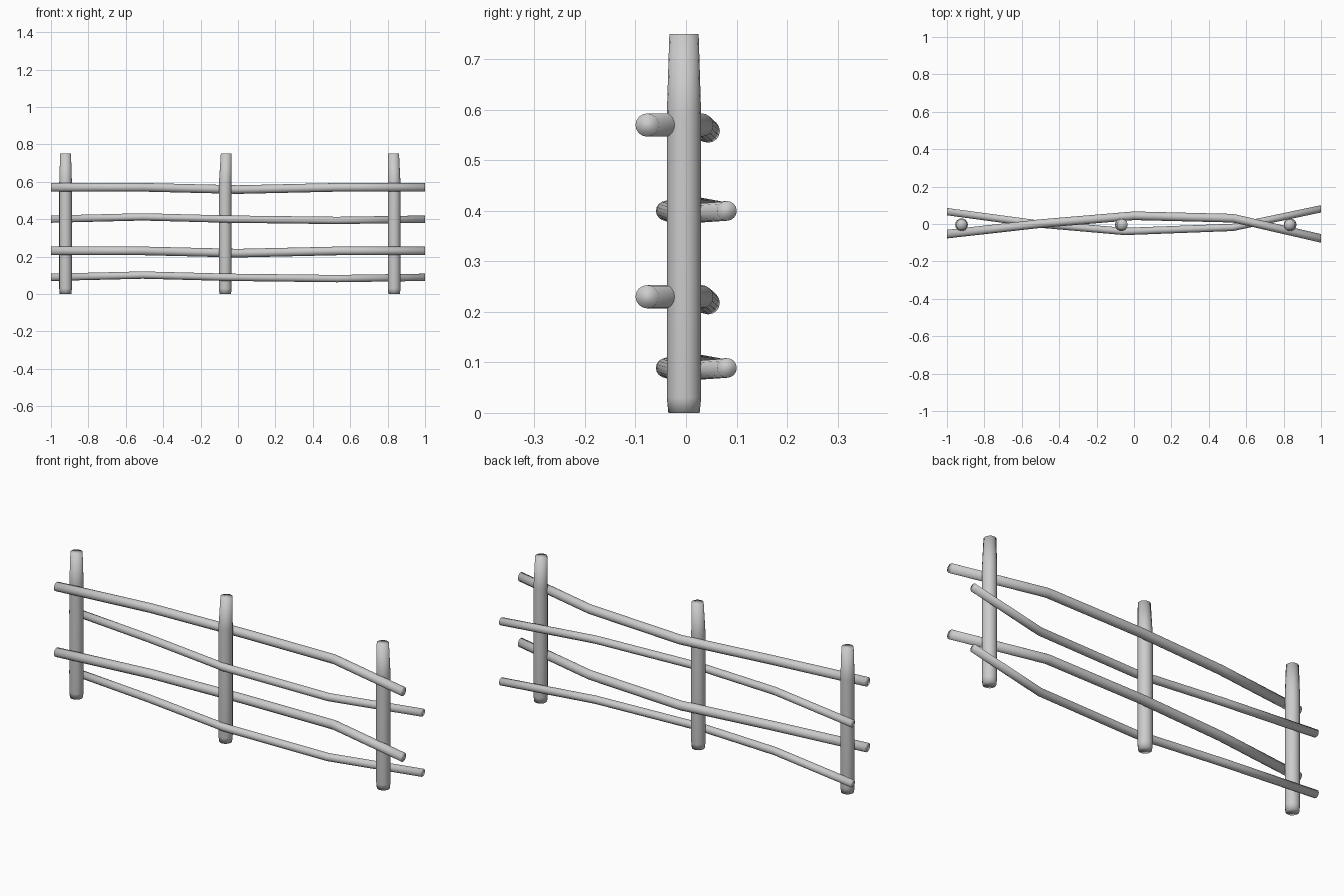
import bpy, bmesh, math
from mathutils import Vector

if "Cube" in bpy.data.objects:
    bpy.data.objects.remove(bpy.data.objects["Cube"])

SIDES = 16


def tube(name, rings, axis):
    """Loft circles (centre, radius) lying square to the given axis."""
    bm = bmesh.new()
    loops = []
    for centre, r in rings:
        loop = []
        for i in range(SIDES):
            a = 2 * math.pi * i / SIDES
            c, s = r * math.cos(a), r * math.sin(a)
            off = Vector((c, s, 0)) if axis == 'Z' else Vector((0, c, s))
            loop.append(bm.verts.new(Vector(centre) + off))
        loops.append(loop)
    for a, b in zip(loops, loops[1:]):
        for i in range(SIDES):
            j = (i + 1) % SIDES
            bm.faces.new((a[i], a[j], b[j], b[i]))
    bm.faces.new(loops[0][::-1])
    bm.faces.new(loops[-1])
    bmesh.ops.recalc_face_normals(bm, faces=bm.faces)
    for f in bm.faces:
        f.smooth = True
    me = bpy.data.meshes.new(name)
    bm.to_mesh(me)
    bm.free()
    ob = bpy.data.objects.new(name, me)
    bpy.context.collection.objects.link(ob)


# Upright posts, narrowing towards the top, each leaning a touch
for name, x, lean in (("left_post", -0.922, 0.0),
                      ("middle_post", -0.068, 0.005),
                      ("right_post", 0.835, -0.003)):
    y = -0.004
    tube(name, [((x, y, 0), 0.031),
                ((x, y, 0.03), 0.034),
                ((x, y, 0.30), 0.034),
                ((x, y, 0.59), 0.034),
                ((x + lean, y, 0.75), 0.029)], 'Z')

# Thick rails pass in front of the end posts and behind the middle one
thick = [(-1, -0.054, 0), (-0.5, 0.002, 0), (0, 0.044, -0.012),
         (0.53, 0.031, 0), (1, -0.077, 0)]
# Thin rails weave the opposite way
thin = [(-1, 0.066, 0), (-0.51, 0.0, 0.012), (-0.05, -0.040, 0),
        (0.53, -0.018, -0.007), (1, 0.081, 0)]

for name, path, z, r in (("top_rail", thick, 0.57, 0.023),
                         ("upper_middle_rail", thin, 0.40, 0.0195),
                         ("lower_middle_rail", thick, 0.23, 0.023),
                         ("bottom_rail", thin, 0.089, 0.0195)):
    tube(name, [((x, y, z + dz), r) for x, y, dz in path], 'X')
